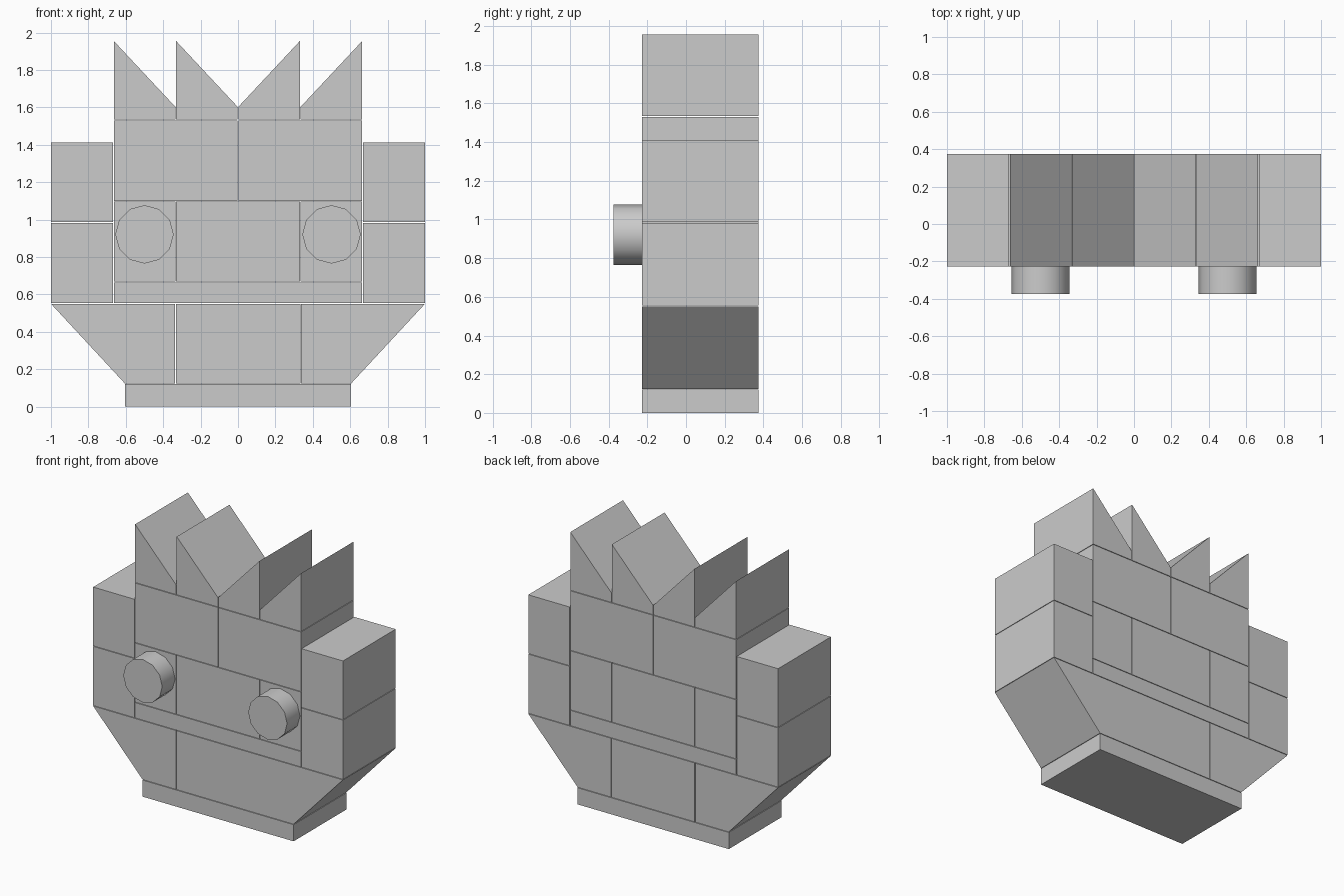
import bpy, bmesh, math

if "Cube" in bpy.data.objects:
    bpy.data.objects.remove(bpy.data.objects["Cube"])

FRONT, BACK = -0.228, 0.375
GAP = 0.002


def prism(name, profile):
    """Extrude an x-z profile through the depth of the head."""
    bm = bmesh.new()
    face = bm.faces.new([bm.verts.new((x, FRONT, z)) for x, z in profile])
    ext = bmesh.ops.extrude_face_region(bm, geom=[face])
    moved = [v for v in ext["geom"] if isinstance(v, bmesh.types.BMVert)]
    bmesh.ops.translate(bm, verts=moved, vec=(0, BACK - FRONT, 0))
    bmesh.ops.recalc_face_normals(bm, faces=bm.faces)
    mesh = bpy.data.meshes.new(name)
    bm.to_mesh(mesh)
    bm.free()
    obj = bpy.data.objects.new(name, mesh)
    bpy.context.collection.objects.link(obj)
    return obj


def brick(name, x0, x1, z0, z1):
    """Rectangular block with a thin seam around it."""
    x0, x1, z0, z1 = x0 + GAP, x1 - GAP, z0 + GAP, z1 - GAP
    return prism(name, [(x0, z0), (x1, z0), (x1, z1), (x0, z1)])


# Central column: neck plate, chin, mouth plate, nose
brick("neck_plate", -0.607, 0.607, -GAP, 0.122)
brick("chin_block", -0.334, 0.336, 0.122, 0.552)
brick("mouth_plate", -0.666, 0.666, 0.552, 0.667)
brick("nose_block", -0.333, 0.333, 0.667, 1.098)

for label, s in (("left", -1), ("right", 1)):
    def side_brick(name, a, b, z0, z1):
        brick(f"{label}_{name}", min(a * s, b * s), max(a * s, b * s), z0, z1)

    # Sloped jaw
    prism(f"{label}_jaw_slope", [(s * x, z) for x, z in
          ((0.337, 0.124), (0.605, 0.124), (1.0, 0.55), (0.337, 0.55))])

    # Ears, eye block and forehead
    side_brick("lower_ear", 0.667, 1.002, 0.552, 0.984)
    side_brick("upper_ear", 0.667, 1.002, 0.984, 1.413)
    side_brick("eye_block", 0.333, 0.666, 0.667, 1.098)
    side_brick("forehead", 0.0, 0.666, 1.098, 1.532)

    # Hair spikes
    for i, x in enumerate((0.0, 0.333)):
        a, b = x + GAP, x + 0.333 - GAP
        prism(f"{label}_hair_spike_{i + 1}", [(s * px, pz) for px, pz in
              ((a, 1.534), (b, 1.534), (b, 1.955), (a, 1.603))])

    # Round eye
    bpy.ops.mesh.primitive_cylinder_add(
        vertices=12, radius=0.156, depth=0.147,
        location=(s * 0.5, -0.3015, 0.921), rotation=(math.pi / 2, 0, 0))
    bpy.context.object.name = f"{label}_eye"
    bpy.ops.object.shade_smooth_by_angle(angle=math.radians(40))
